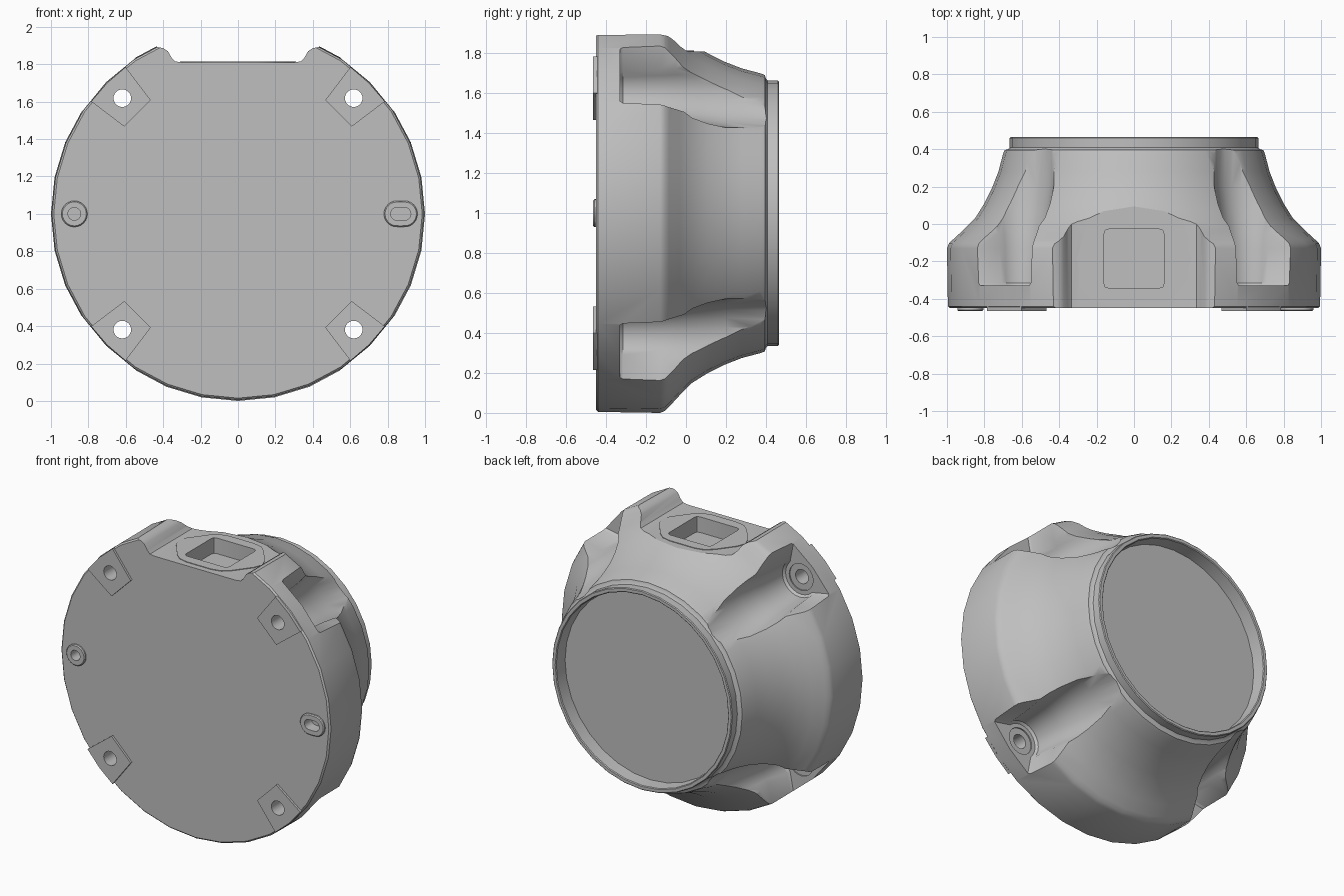
import bpy, bmesh, math
from mathutils import Vector

if "Cube" in bpy.data.objects:
    bpy.data.objects.remove(bpy.data.objects["Cube"], do_unlink=True)

AXIS_Z = 1.0
BOLT_R = 0.875
FRONT = -0.45

grey = bpy.data.materials.new("cast_grey")
grey.use_nodes = True
grey.diffuse_color = (0.52, 0.52, 0.52, 1)
grey.node_tree.nodes["Principled BSDF"].inputs["Base Color"].default_value = (0.52, 0.52, 0.52, 1)


def loft(name, rings):
    """Closed solid through rings of equal point count, capped at both ends."""
    bm = bmesh.new()
    loops = [[bm.verts.new(p) for p in ring] for ring in rings]
    n = len(loops[0])
    for a, b in zip(loops, loops[1:]):
        for i in range(n):
            j = (i + 1) % n
            bm.faces.new((a[i], a[j], b[j], b[i]))
    bm.faces.new(loops[0][::-1])
    bm.faces.new(loops[-1])
    bmesh.ops.recalc_face_normals(bm, faces=bm.faces)
    mesh = bpy.data.meshes.new(name)
    bm.to_mesh(mesh)
    bm.free()
    mesh.materials.append(grey)
    obj = bpy.data.objects.new(name, mesh)
    bpy.context.collection.objects.link(obj)
    return obj


def ring(points, y):
    """Points around the housing axis, placed at depth y."""
    return [Vector((x, y, AXIS_Z + z)) for x, z in points]


def circle(r, n=32, cx=0.0, cz=0.0, stretch=0.0):
    """Circle, or a slot when stretched along x."""
    out = []
    for i in range(n):
        a = math.tau * i / n
        c = math.cos(a)
        shift = math.copysign(stretch, c) if abs(c) > 1e-6 else 0
        out.append((cx + r * c + shift, cz + r * math.sin(a)))
    return out


def radial(points, sx, sz):
    """Turn (radius, tangent) points onto one of the four diagonals."""
    h = math.sqrt(0.5)
    return [(sx * h * (r - t), sz * h * (r + t)) for r, t in points]


def combine(target, tool, operation):
    mod = target.modifiers.new(tool.name, 'BOOLEAN')
    mod.operation = operation
    mod.object = tool
    mod.solver = 'EXACT'
    bpy.context.view_layer.objects.active = target
    bpy.ops.object.modifier_apply(modifier=mod.name)
    bpy.data.objects.remove(tool, do_unlink=True)


def add(tool):
    combine(housing, tool, 'UNION')


def cut(tool):
    combine(housing, tool, 'DIFFERENCE')


# Turned housing: base drum, flared neck, rear lip and shallow rear recess
profile = [(0.985, FRONT), (0.995, -0.44), (1.0, -0.13), (0.99, -0.105), (0.97, -0.085),
           (0.91, -0.03), (0.85, 0.03), (0.8, 0.11), (0.76, 0.19), (0.725, 0.28),
           (0.7, 0.375), (0.692, 0.395), (0.675, 0.4), (0.665, 0.408), (0.665, 0.46),
           (0.66, 0.465), (0.64, 0.465), (0.635, 0.46), (0.63, 0.375)]
housing = loft("housing", [ring(circle(r), y) for r, y in profile])

# Flat top with a rounded ear left on each side
half = [(0.3, 0.81), (0.335, 0.815), (0.355, 0.835), (0.375, 0.87), (0.4, 0.886),
        (0.43, 0.892), (0.46, 0.91), (0.5, 1.1)]
outline = half + [(-x, z) for x, z in reversed(half)]
cut(loft("top_flat_cutter", [ring(outline, -0.6), ring(outline, 0.6)]))

# Scooped screw pockets, open to the outside
def pocket_shape(a, flare):
    arc = [(BOLT_R + a * math.cos(t), a * math.sin(t))
           for t in (math.radians(90 + 15 * i) for i in range(13))]
    return [(1.25, flare + 0.05), (1.0, flare)] + arc + [(1.0, -flare), (1.25, -flare - 0.05)]


levels = [(-0.33, 0.115, 0.2), (-0.315, 0.128, 0.212), (-0.13, 0.14, 0.222),
          (-0.05, 0.15, 0.24), (0.06, 0.168, 0.26), (0.2, 0.19, 0.28), (0.5, 0.21, 0.3)]
pad = [(0.76, -0.1), (0.87, -0.115), (0.98, -0.13), (0.99, 0), (0.98, 0.13),
       (0.87, 0.115), (0.76, 0.1)]
corners = [(sx, sz) for sx in (-1, 1) for sz in (-1, 1)]
for sx, sz in corners:
    cut(loft("pocket_cutter", [ring(radial(pocket_shape(a, f), sx, sz), y)
                               for y, a, f in levels]))

# Mounting pads on the front, with through holes and washer seats
for sx, sz in corners:
    shape = radial(pad, sx, sz)
    add(loft("mounting_pad", [ring(shape, -0.465), ring(shape, -0.43)]))
    cx, cz = radial([(BOLT_R, 0)], sx, sz)[0]
    hole, seat = circle(0.047, 24, cx, cz), circle(0.088, 24, cx, cz)
    cut(loft("screw_hole_cutter", [ring(hole, -0.6), ring(hole, 0)]))
    cut(loft("washer_seat_cutter", [ring(seat, -0.338), ring(seat, -0.2)]))

# Locating bosses: a round one on one side and a slotted one on the other
for cx, stretch in ((-0.875, 0), (0.87, 0.02)):
    outer = circle(0.07, 24, cx, 0, stretch)
    rim = circle(0.064, 24, cx, 0, stretch)
    bore = circle(0.034, 24, cx, 0, stretch)
    add(loft("locating_boss", [ring(rim, -0.465), ring(outer, -0.459), ring(outer, -0.42)]))
    cut(loft("locating_bore_cutter", [ring(bore, -0.5), ring(bore, -0.39)]))

# Connector plate on the flat top, with a rounded square socket
def rounded(points, r):
    """Round every corner of an outline with a short three-point arc."""
    out = []
    for i, p in enumerate(points):
        p = Vector(p)
        a = (Vector(points[i - 1]) - p).normalized() * r
        b = (Vector(points[(i + 1) % len(points)]) - p).normalized() * r
        out += [p + a, p + (a + b) * 0.25, p + b]
    return out


def flat_ring(points, z):
    return [Vector((x, y - 0.185, z)) for x, y in points]


plate = rounded([(0.33, 0), (0.16, 0.225), (-0.16, 0.225),
                 (-0.33, 0), (-0.16, -0.225), (0.16, -0.225)], 0.07)
add(loft("connector_plate", [flat_ring(plate, 1.78), flat_ring(plate, 1.814)]))
square = rounded([(0.16, 0.157), (-0.16, 0.157), (-0.16, -0.157), (0.16, -0.157)], 0.025)
cut(loft("socket_cutter", [flat_ring(square, 1.71), flat_ring(square, 1.9)]))

# Smooth turned surfaces with crisp machined edges
bpy.ops.object.select_all(action='DESELECT')
housing.select_set(True)
bpy.context.view_layer.objects.active = housing
bpy.ops.object.shade_smooth_by_angle(angle=math.radians(32))
